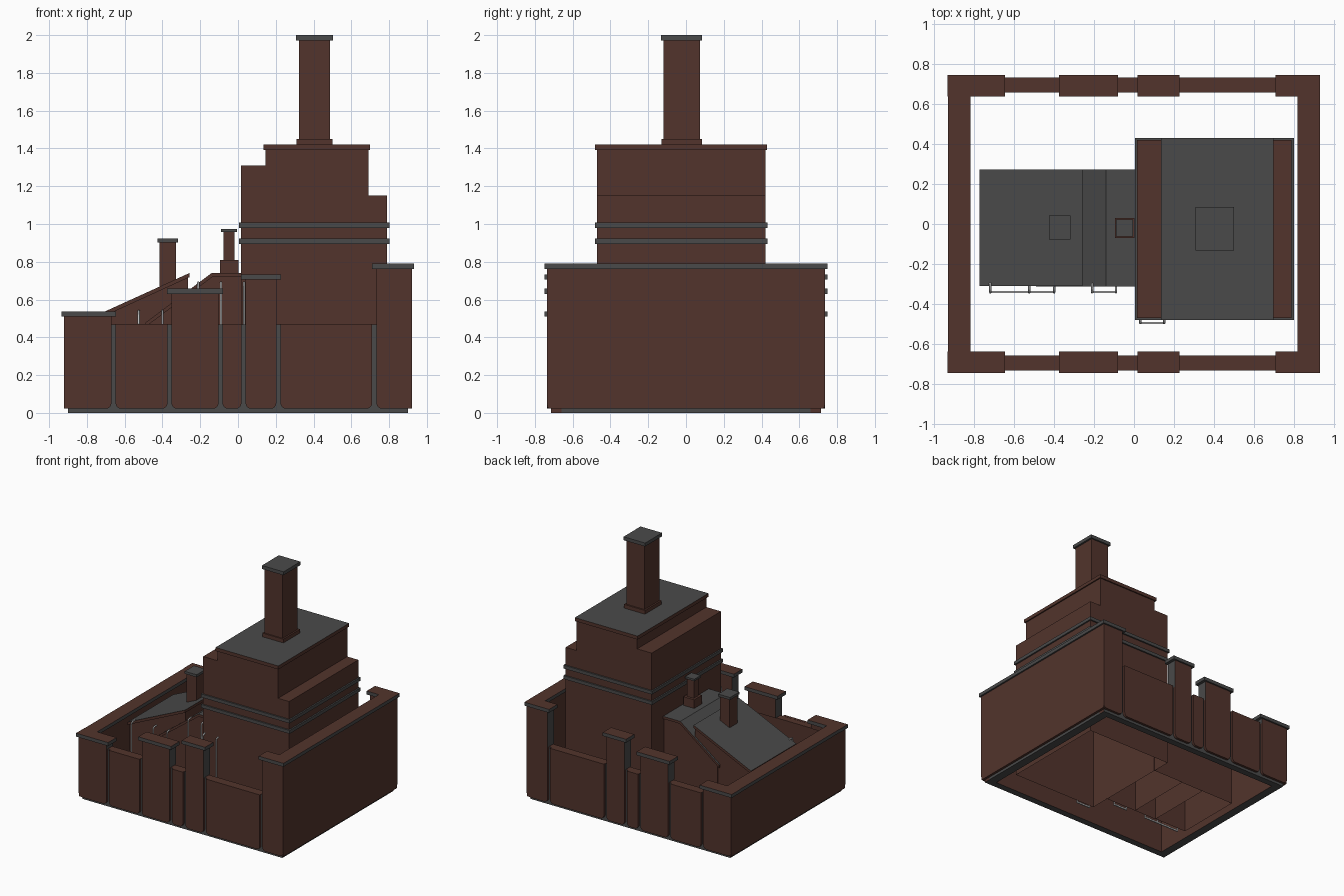
import bpy, bmesh, math

if "Cube" in bpy.data.objects:
    bpy.data.objects.remove(bpy.data.objects["Cube"])

def material(name, c):
    m = bpy.data.materials.new(name)
    m.diffuse_color = (*c, 1)
    m.use_nodes = True
    m.node_tree.nodes["Principled BSDF"].inputs["Base Color"].default_value = m.diffuse_color
    return m

MATS = [material("brick", (0.085, 0.034, 0.025)),
        material("dark_stone", (0.068, 0.068, 0.068)),
        material("pale_pipe", (0.55, 0.55, 0.55))]
BRICK, STONE, PIPE = 0, 1, 2


def prism(name, profile, y0, y1, rule=BRICK, open_bottom=False):
    """Extrude an x-z outline from y0 to y1; rule is a colour or f(normal, centre)."""
    bm = bmesh.new()
    f = bm.faces.new([bm.verts.new((x, y0, z)) for x, z in profile])
    ext = bmesh.ops.extrude_face_region(bm, geom=[f])
    for v in ext["geom"]:
        if isinstance(v, bmesh.types.BMVert):
            v.co.y = y1
    bmesh.ops.recalc_face_normals(bm, faces=bm.faces)
    bm.normal_update()
    for f in bm.faces:
        f.material_index = rule(f.normal, f.calc_center_median()) if callable(rule) else rule
    if open_bottom:
        low = [f for f in bm.faces if f.normal.z < -0.9 and f.calc_center_median().z < 0.001]
        bmesh.ops.delete(bm, geom=low, context='FACES')
    me = bpy.data.meshes.new(name)
    bm.to_mesh(me)
    bm.free()
    for m in MATS:
        me.materials.append(m)
    ob = bpy.data.objects.new(name, me)
    bpy.context.collection.objects.link(ob)
    return ob


def box(name, x0, x1, y0, y1, z0, z1, rule=BRICK):
    return prism(name, [(x0, z0), (x1, z0), (x1, z1), (x0, z1)], y0, y1, rule)


def panel(name, x0, x1, z1, y0, y1):
    """Brick panel with rounded lower corners above the stone plinth."""
    r, z0, n = 0.03, 0.022, 4
    pts = []
    for i in range(n + 1):
        a = math.pi / 2 * i / n
        pts.append((x0 + r - r * math.cos(a), z0 + r - r * math.sin(a)))
    for i in range(n + 1):
        a = math.pi / 2 * i / n
        pts.append((x1 - r + r * math.sin(a), z0 + r - r * math.cos(a)))
    prism(name, pts + [(x1, z1), (x0, z1)], y0, y1)


# colour rules
def cap_rule(n, c):
    return BRICK if n.z > 0.9 else STONE

def roof_rule(n, c):
    return STONE if n.z > 0.3 else BRICK

def pier_rule(n, c):
    return STONE if abs(n.x) > 0.9 and abs(c.x) < 0.9 else BRICK


# front and back yard walls: stone core, brick panels, raised piers with caps
LOW = 0.47
PIERS = [(-0.92, -0.67, 0.51), (-0.352, -0.103, 0.63), (0.04, 0.203, 0.705), (0.733, 0.92, 0.763)]
LOWS = [(-0.648, -0.373), (-0.082, 0.018), (0.225, 0.71)]
for side, s in (("front", -1), ("back", 1)):
    def core_rule(n, c, s=s):
        return STONE if n.y * s > 0.9 or n.z < -0.9 else BRICK
    box(side + "_wall_core", -0.90, 0.90, s * 0.66, s * 0.715, 0, LOW - 0.001, core_rule)
    for i, (a, b) in enumerate(LOWS):
        panel(f"{side}_low_panel_{i}", a, b, LOW, s * 0.714, s * 0.735)
    for i, (a, b, h) in enumerate(PIERS):
        panel(f"{side}_pier_panel_{i}", a, b, LOW, s * 0.714, s * 0.735)
        box(f"{side}_pier_{i}", a, b, s * 0.65, s * 0.735, LOW, h, pier_rule)
        ca = -0.935 if i == 0 else a - 0.023
        cb = 0.93 if i == 3 else b + 0.024
        box(f"{side}_pier_cap_{i}", ca, cb, s * 0.64, s * 0.748, h, h + 0.028, cap_rule)

# left and right yard walls
for side, s, h in (("left", -1, 0.51), ("right", 1, 0.763)):
    def side_rule(n, c, s=s):
        return STONE if n.x * s > 0.9 or n.z < -0.9 else BRICK
    box(side + "_wall_core", s * 0.83, s * 0.90, -0.715, 0.715, 0, h, side_rule)
    box(side + "_wall_panel", s * 0.899, s * 0.92, -0.73, 0.73, 0.022, h)
    box(side + "_wall_cap", s * 0.82, s * 0.9325, -0.748, 0.748, h, h + 0.028, cap_rule)

# main stepped block, bands and flat roof
prism("main_block", [(0.015, 0), (0.79, 0), (0.79, 1.15), (0.69, 1.15), (0.69, 1.395),
                     (0.145, 1.395), (0.145, 1.31), (0.015, 1.31)], -0.47, 0.42, BRICK, True)
for i, z in enumerate((0.895, 0.98)):
    box(f"stone_band_{i}", 0.004, 0.802, -0.482, 0.432, z, z + 0.027, STONE)
box("main_roof", 0.135, 0.70, -0.482, 0.43, 1.392, 1.42, roof_rule)

# main chimney
box("main_chimney_collar", 0.31, 0.50, -0.13, 0.085, 1.42, 1.45)
box("main_chimney", 0.323, 0.487, -0.12, 0.073, 1.45, 1.975)
box("main_chimney_cap", 0.308, 0.502, -0.132, 0.086, 1.972, 2.0, STONE)

# low lean-to and its sloping roof
prism("lean_to", [(-0.765, 0), (-0.265, 0), (-0.265, 0.72), (-0.765, 0.49)], -0.30, 0.26, BRICK, True)
prism("lean_to_roof", [(-0.775, 0.482), (-0.258, 0.718), (-0.258, 0.74), (-0.775, 0.505)],
      -0.312, 0.272, roof_rule)

# link building between lean-to and main block
prism("link_block", [(-0.47, 0), (0.02, 0), (0.02, 0.725), (-0.14, 0.725), (-0.47, 0.475)],
      -0.304, 0.264, BRICK, True)
prism("link_roof", [(-0.49, 0.455), (-0.135, 0.72), (0.02, 0.72), (0.02, 0.74), (-0.14, 0.74),
                    (-0.49, 0.478)], -0.314, 0.274, roof_rule)

# small chimneys
box("lean_to_chimney", -0.415, -0.328, -0.068, 0.032, 0.60, 0.905)
box("lean_to_chimney_cap", -0.426, -0.318, -0.078, 0.042, 0.902, 0.922, STONE)
box("link_chimney_base", -0.095, 0.003, -0.07, 0.03, 0.735, 0.81)
box("link_chimney", -0.078, -0.018, -0.05, 0.01, 0.81, 0.96)
box("link_chimney_cap", -0.09, -0.006, -0.062, 0.022, 0.957, 0.973, STONE)


# drain pipes hooked into the walls, joined at the ground by rails
def pipe(name, pts, r=0.006):
    cu = bpy.data.curves.new(name, 'CURVE')
    cu.dimensions = '3D'
    cu.bevel_depth = r
    cu.bevel_resolution = 1
    cu.use_fill_caps = True
    sp = cu.splines.new('POLY')
    sp.points.add(len(pts) - 1)
    for p, co in zip(sp.points, pts):
        p.co = (*co, 1)
    cu.materials.append(MATS[PIPE])
    bpy.context.collection.objects.link(bpy.data.objects.new(name, cu))


for g, (xs, h, y, wall) in enumerate([((-0.72, -0.525, -0.40), 0.54, -0.342, -0.295),
                                      ((-0.21, -0.09), 0.69, -0.342, -0.295),
                                      ((0.032, 0.152), 0.69, -0.497, -0.46)]):
    for i, x in enumerate(xs):
        top = min(h, 0.505 + 0.455 * (x + 0.775)) if g == 0 and i == 0 else h
        pipe(f"pipe_{g}_{i}", [(x, y, 0), (x, y, top - 0.018), (x, y + 0.005, top - 0.005),
                               (x, y + 0.018, top), (x, wall, top)])
    box(f"pipe_rail_{g}", xs[0], xs[-1], y - 0.005, y + 0.005, 0.0, 0.012, PIPE)
